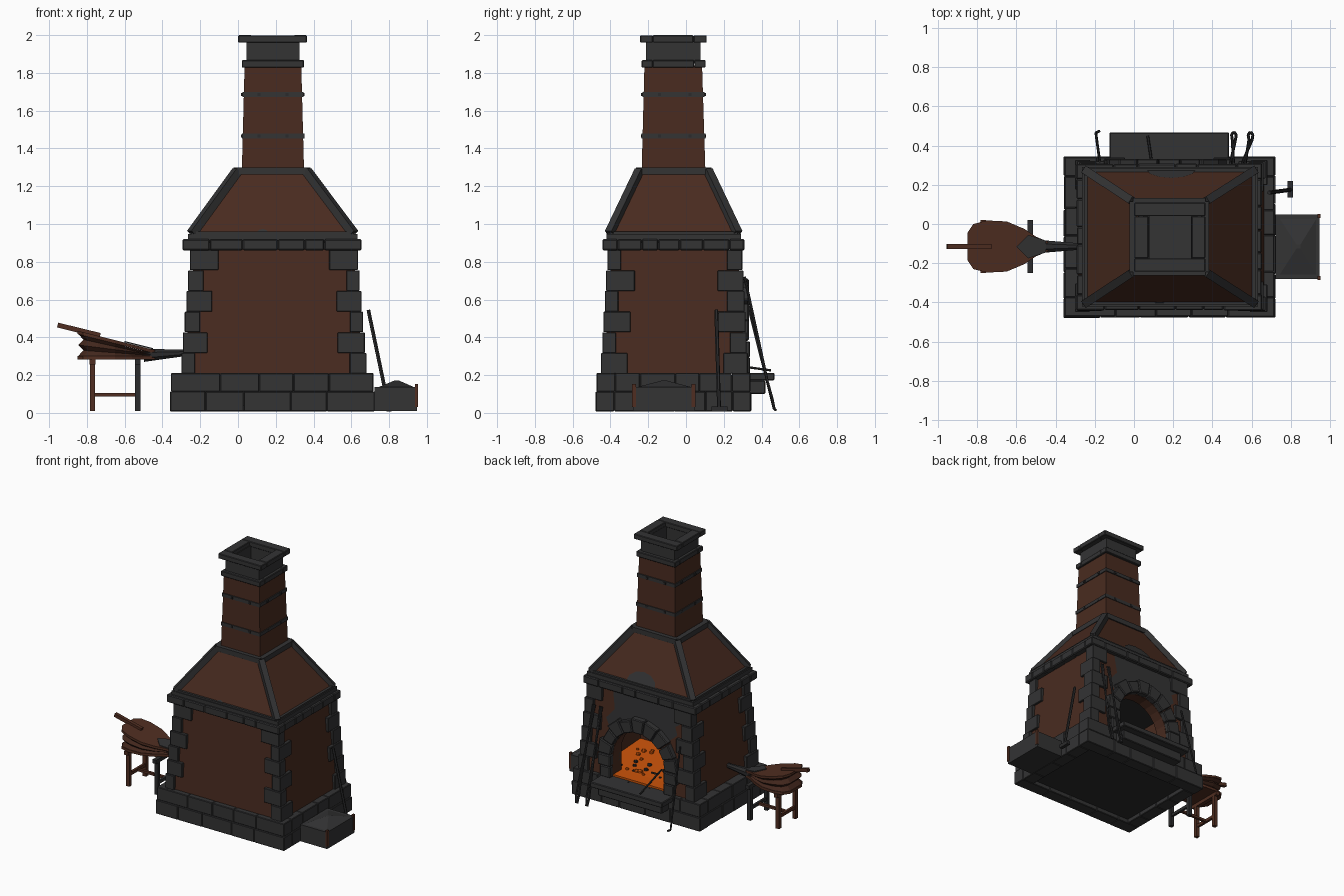
import bpy, bmesh, math, random
from mathutils import Vector, Matrix

random.seed(4)
if "Cube" in bpy.data.objects:
    bpy.data.objects.remove(bpy.data.objects["Cube"])


def material(name, r, g, b):
    m = bpy.data.materials.new(name)
    m.use_nodes = True
    m.diffuse_color = (r, g, b, 1)
    bsdf = m.node_tree.nodes["Principled BSDF"]
    bsdf.inputs["Base Color"].default_value = (r, g, b, 1)
    bsdf.inputs["Roughness"].default_value = 0.9
    return m


STONE = material("stone grey", .033, .033, .034)
BRICK = material("brick brown", .066, .024, .014)
WOOD = material("wood brown", .08, .027, .015)
LEATHER = material("leather brown", .055, .02, .012)
IRON = material("dark iron", .024, .024, .025)
EMBER = material("glowing ember", .6, .088, .003)


def finish(bm, name, mat, bevel=0):
    if bevel:
        bmesh.ops.bevel(bm, geom=bm.edges[:], offset=bevel, segments=1, affect='EDGES')
    bmesh.ops.recalc_face_normals(bm, faces=bm.faces[:])
    mesh = bpy.data.meshes.new(name)
    bm.to_mesh(mesh)
    bm.free()
    mesh.materials.append(mat)
    ob = bpy.data.objects.new(name, mesh)
    bpy.context.collection.objects.link(ob)


def add_box(bm, x0, x1, y0, y1, z0, z1):
    size = Matrix.Diagonal((x1 - x0, y1 - y0, z1 - z0, 1))
    centre = Matrix.Translation(((x0 + x1) / 2, (y0 + y1) / 2, (z0 + z1) / 2))
    bmesh.ops.create_cube(bm, size=1, matrix=centre @ size)


def box(name, mat, *bounds, bevel=0.0):
    bm = bmesh.new()
    add_box(bm, *bounds)
    finish(bm, name, mat, bevel)


def add_beam(bm, p, q, w, sides, taper):
    p, q = Vector(p), Vector(q)
    turn = (q - p).to_track_quat('Z', 'Y').to_matrix().to_4x4()
    roll = Matrix.Rotation(math.pi / sides, 4, 'Z')
    r = w / 2 / math.cos(math.pi / sides)
    bmesh.ops.create_cone(bm, cap_ends=True, segments=sides, radius1=r, radius2=r * taper,
                          depth=(q - p).length, matrix=Matrix.Translation((p + q) / 2) @ turn @ roll)


def beams(name, mat, paths, w, sides=4, taper=1):
    bm = bmesh.new()
    for path in paths:
        for p, q in zip(path, path[1:]):
            add_beam(bm, p, q, w, sides, taper)
    finish(bm, name, mat)


def rect(x0, x1, y0, y1, z):
    return [(x0, y0, z), (x1, y0, z), (x1, y1, z), (x0, y1, z)]


def add_walls(bm, low, high):
    """Front and two side walls between two rectangles; the back stays open."""
    for i in (0, 1, 3):
        j = (i + 1) % 4
        bm.faces.new([bm.verts.new(p) for p in (low[i], low[j], high[j], high[i])])


def loft(name, mat, loops, start=True, end=True):
    bm = bmesh.new()
    rows = [[bm.verts.new(p) for p in loop] for loop in loops]
    n = len(rows[0])
    for a, b in zip(rows, rows[1:]):
        for i in range(n):
            j = (i + 1) % n
            bm.faces.new((a[i], a[j], b[j], b[i]))
    if start:
        bm.faces.new(rows[0][::-1])
    if end:
        bm.faces.new(rows[-1])
    finish(bm, name, mat)


def block_ring(name, x0, x1, y0, y1, z0, z1, depth, nx, ny, bevel=.004):
    """Four rows of slightly uneven blocks around a rectangle."""
    bm = bmesh.new()

    def cuts(a, b, n):
        step = (b - a) / n
        inner = [a + step * (i + random.uniform(-.25, .25)) for i in range(1, n)]
        return list(zip([a] + inner, inner + [b]))
    for side in (0, 1):
        for a, b in cuts(x0, x1, nx):
            e = random.uniform(0, .004)
            ya, yb = (y1 - depth, y1 - e) if side else (y0 + e, y0 + depth)
            add_box(bm, a, b - .001, ya, yb, z0, z1 - e / 2)
        for a, b in cuts(y0 + depth, y1 - depth, ny):
            e = random.uniform(0, .004)
            xa, xb = (x1 - depth, x1 - e) if side else (x0 + e, x0 + depth)
            add_box(bm, xa, xb, a, b - .001, z0, z1 - e / 2)
    finish(bm, name, STONE, bevel)


# Stone plinth
block_ring("plinth_lower", -.36, .724, -.48, .347, .008, .114, .1, 5, 4)
block_ring("plinth_upper", -.355, .718, -.475, .343, .113, .212, .1, 5, 4)
box("plinth_core", IRON, -.3, .66, -.42, .29, .04, .2)

# Brick body, tapering upward, with an arched hearth in the back wall
BASE, TOP = .208, .865
CX, SPRING, RAD = .18, .38, .225


def outer(z, inset=0):
    t = (z - BASE) / (TOP - BASE)
    return (-.305 + .055 * t + inset, .685 - .055 * t - inset,
            -.453 + .04 * t + inset, .33 - .035 * t - inset)


def wall_point(x, z, off=0):
    return (x, outer(z, .02)[3] + off, z)


def arc(r, n=12):
    return [(CX - r * math.cos(math.pi * i / n), SPRING + r * math.sin(math.pi * i / n))
            for i in range(n + 1)]


opening = [(CX - RAD, BASE)] + arc(RAD) + [(CX + RAD, BASE)]
low, high = rect(*outer(BASE, .02), BASE), rect(*outer(TOP, .02), TOP)
bm = bmesh.new()
add_walls(bm, low, high)
wall = [low[3]] + [wall_point(*p) for p in opening] + [low[2], high[2], high[3]]
bm.faces.new([bm.verts.new(p) for p in wall])
finish(bm, "brick_body", BRICK)
bm = bmesh.new()
for (xa, za), (xb, zb) in zip(opening, opening[1:]):
    bm.faces.new([bm.verts.new(p) for p in (wall_point(xa, za), wall_point(xb, zb),
                                            (xb, .2, zb), (xa, .2, za))])
finish(bm, "hearth_lining", BRICK)

# Wide fire chamber with a stone ceiling and an ember bed
chamber = (-.2, .56, -.25, .2)
bm = bmesh.new()
add_walls(bm, rect(*chamber, BASE), rect(*chamber, .66))
finish(bm, "chamber_walls", BRICK)
box("chamber_ceiling", IRON, *chamber, .655, .664)
left, right, rear, front = chamber
loft("ember_bed", EMBER, [rect(*chamber, BASE),
                          [(left, rear, .25), (right, rear, .25),
                           (right, front, .225), (left, front, .225)]])
box("ember_sill", EMBER, CX - RAD, CX + RAD, front, .3, BASE, .225)
for name, mat, count in (("hot_coals", EMBER, 26), ("dark_coals", IRON, 12)):
    bm = bmesh.new()
    for i in range(count):
        y = random.uniform(-.2, .19)
        spot = Vector((CX + random.uniform(-.18, .3), y, .237 - y * .06))
        bmesh.ops.create_icosphere(bm, subdivisions=1, radius=random.uniform(.01, .022),
                                   matrix=Matrix.Translation(spot))
    finish(bm, name, mat)

# Exposed stone around the arch
patch = [(-.15, TOP), (-.17, .76), (-.11, .72), (-.13, .66), (-.06, .6)] + arc(RAD + .04)[3:-2]
patch += [(.44, .58), (.47, .64), (.4, .72), (.42, TOP)]
bm = bmesh.new()
bm.faces.new([bm.verts.new(wall_point(x, z, .004)) for x, z in patch])
finish(bm, "exposed_stone", STONE)

# Arch stones and jambs
bm = bmesh.new()
COUNT = 9
for i in range(COUNT):
    a = math.pi * (i + .5) / COUNT
    thick = random.uniform(.085, .11)
    mid = RAD + thick / 2
    made = bmesh.ops.create_cube(bm, size=1)["verts"]
    place = Matrix.Translation((CX, .275, SPRING)) @ Matrix.Rotation(-a, 4, 'Y')
    for v in made:
        r = mid + v.co.x * thick
        v.co = place @ Vector((r, v.co.y * .115, v.co.z * r * math.pi / COUNT * .97))
for side in (-1, 1):
    for k in range(2):
        a, b = CX + side * RAD, CX + side * (RAD + .085 + .02 * k)
        z = BASE + k * .086
        add_box(bm, min(a, b), max(a, b), .21, .34, z, z + .085)
finish(bm, "arch_stones", STONE, .006)

# Corner stones, alternating long and short
bm = bmesh.new()
COURSES = 6
STEP = (TOP - BASE) / COURSES
for i in range(COURSES):
    z = BASE + i * STEP
    x0, x1, y0, y1 = outer(z + STEP / 2)
    for right in (0, 1):
        for back in (0, 1):
            lx, ly = (.14, .08) if i % 2 else (.08, .14)
            lx += random.uniform(-.012, .015)
            ly += random.uniform(-.012, .015)
            xs = (x1 - lx, x1) if right else (x0, x0 + lx)
            ys = (y1 - ly, y1) if back else (y0, y0 + ly)
            add_box(bm, *xs, *ys, z, z + STEP - .001)
finish(bm, "corner_stones", STONE, .003)

# Cornice
block_ring("cornice", -.295, .655, -.442, .31, .861, .92, .08, 6, 5, .006)
box("cornice_ledge", STONE, -.265, .632, -.42, .292, .9, .948)

# Sloping hood with stone ribs
foot = rect(-.245, .612, -.403, .272, .95)
neck = rect(-.005, .365, -.245, .115, 1.28)
loft("hood", BRICK, [foot, neck])
beams("hood_ribs", STONE, list(zip(foot, neck)), .042)
beams("hood_foot_trim", STONE, [foot + foot[:1]], .022)
beams("hood_neck_trim", STONE, [neck + neck[:1]], .038)


def hood_patch(name, x, width, back):
    bm = bmesh.new()
    points = []
    for i in range(7):
        a = math.pi * i / 6
        t = math.sin(a) * width * .35
        y = .277 - .157 * t / .33 if back else -.408 + .158 * t / .33
        points.append(bm.verts.new((x + width / 2 * math.cos(a), y, .952 + t)))
    bm.faces.new(points)
    finish(bm, name, STONE)


hood_patch("hood_back_patch", .19, .25, True)
hood_patch("hood_front_patch", .13, .06, False)

# Chimney shaft with bands, collar and cap
loft("chimney_shaft", BRICK, [rect(.02, .35, -.235, .103, 1.27), rect(.035, .335, -.22, .085, 1.84)])
for i, z in enumerate((1.465, 1.685)):
    box(f"chimney_band_{i + 1}", STONE, .02 + .005 * i, .351 - .005 * i,
        -.235 + .004 * i, .102 - .004 * i, z - .013, z + .013)
bm = bmesh.new()
for z in (1.465, 1.685):
    for x in (.11, .26):
        add_box(bm, x - .008, x + .008, -.238, .105, z - .008, z + .008)
    for y in (-.14, .02):
        add_box(bm, .017, .353, y - .008, y + .008, z - .008, z + .008)
finish(bm, "band_rivets", IRON)
block_ring("chimney_collar", .02, .35, -.236, .104, 1.828, 1.868, .06, 1, 1)
loft("chimney_crown", STONE, [rect(.045, .325, -.212, .077, 1.85), rect(.045, .325, -.212, .077, 1.97),
                              rect(.078, .292, -.18, .045, 1.97), rect(.078, .292, -.18, .045, 1.855)])
block_ring("chimney_cap", .001, .366, -.247, .112, 1.96, 2, .072, 1, 1)

# Hearth shelf
box("hearth_shelf", STONE, -.125, .485, .32, .468, .172, .212, bevel=.005)
box("shelf_support", STONE, -.09, .45, .32, .42, .1, .172, bevel=.005)

# Coal box beside the plinth
box("coal_box", STONE, .722, .948, -.28, .048, .01, .137)
loft("coal_heap", STONE, [rect(.74, .935, -.265, .033, .135), rect(.83, .85, -.125, -.105, .172)])
for i, y in enumerate((-.278, .038)):
    box(f"coal_box_post_{i + 1}", WOOD, .937, .952, y - .008, y + .012, .03, .152)

# Fire tools leaning on the walls
beams("shovel_handle", IRON, [[(.69, .16, .545), (.8, .175, .02)]], .018, 6)
box("shovel_blade", IRON, .785, .812, .135, .22, .008, .035)
for i, (x, lean) in enumerate(((.5, .01), (.56, .035))):
    beams(f"tongs_{i + 1}", IRON,
          [[(x - s, .31, .72), (x + lean + s, .43, .17), (x + lean + 1.5 * s, .455, .08),
            (x + lean + s / 2, .467, .02)] for s in (-.008, .008)], .013, 6)
beams("hooked_poker", IRON, [[(-.175, .32, .6), (-.195, .465, .025), (-.175, .475, .015)]], .012, 6)
beams("hearth_rake", IRON, [[(.12, .12, .27), (.07, .45, .225)], [(.1, .2, .27), (.15, .2, .27)]], .012, 6)

# Bellows: teardrop boards with pleated sides
BY, TAIL = -.115, -.85
half = [(TAIL, .07), (-.82, .115), (-.75, .133), (-.65, .128), (-.56, .09), (-.5, .05), (-.44, .025)]
teardrop = half + [(x, -w) for x, w in reversed(half)]


def bellows_loop(f, scale, lift=0):
    """Outline at fraction f between the flat lower and tilted upper board."""
    return [(-.65 + (x + .65) * scale, BY + w * scale,
             .302 + f * (.115 - .25 * (x - TAIL)) + lift) for x, w in teardrop]


loft("bellows_lower_board", WOOD, [bellows_loop(0, 1, -.02), bellows_loop(0, 1)])
loft("bellows_upper_board", WOOD, [bellows_loop(1, 1), bellows_loop(1, 1, .018)])
loft("bellows_pleats", LEATHER, [bellows_loop(i / 4, .84 if i % 2 else .98) for i in range(5)])
beams("bellows_handle", WOOD, [[(-.955, BY, .465), (-.73, BY, .41)]], .026)
beams("bellows_nozzle", IRON, [[(-.5, BY, .305), (-.27, BY, .318)]], .07, 8, .45)
loft("bellows_clasp", STONE, [[(x, BY + y, .435 - .25 * (x - TAIL) + lift) for x, y in
                               ((-.6, 0), (-.54, -.06), (-.45, -.03), (-.45, .03), (-.54, .06))]
                              for lift in (.001, .008)])

# Bellows stand: two trestles and a stretcher
for name, x, mat in (("outer_trestle", -.77, WOOD), ("inner_trestle", -.53, IRON)):
    bm = bmesh.new()
    for y in (-.215, -.015):
        add_box(bm, x - .014, x + .014, y - .014, y + .014, .01, .27)
    add_box(bm, x - .015, x + .015, -.25, .02, .255, .284)
    add_box(bm, x - .009, x + .009, -.21, -.02, .085, .108)
    finish(bm, name, mat)
box("stand_stretcher", WOOD, -.77, -.53, BY - .01, BY + .01, .088, .106)
